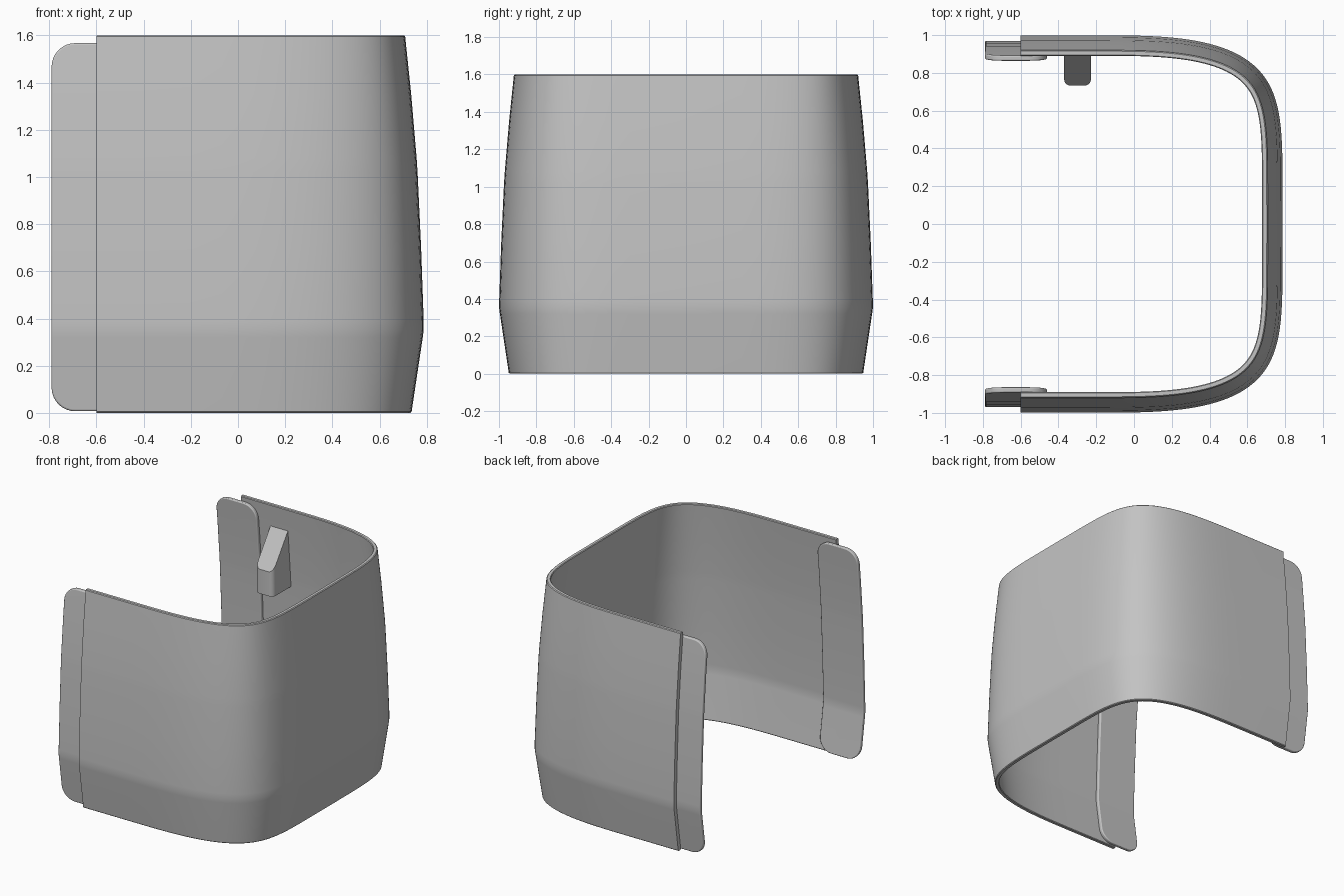
import bpy, bmesh, math

cube = bpy.data.objects.get("Cube")
if cube:
    bpy.data.objects.remove(cube)

grey = bpy.data.materials.new("plain grey")
grey.use_nodes = True
COLOUR = (0.55, 0.55, 0.55, 1)
grey.diffuse_color = COLOUR
grey.node_tree.nodes["Principled BSDF"].inputs["Base Color"].default_value = COLOUR

WALL = 0.03
# Height and inward lean of the wall
LEAN = [(0, 0.053), (0.32, 0.005), (0.35, 0.001), (0.39, 0.001), (0.7, 0.012),
        (1.02, 0.027), (1.08, 0.031), (1.35, 0.054), (1.6, 0.08)]


def lean(z):
    for (z0, d0), (z1, d1) in zip(LEAN, LEAN[1:]):
        if z <= z1:
            return d0 + (d1 - d0) * (z - z0) / (z1 - z0)
    return LEAN[-1][1]


def finish(bm, name, bevel=0):
    bmesh.ops.recalc_face_normals(bm, faces=bm.faces)
    mesh = bpy.data.meshes.new(name)
    bm.to_mesh(mesh)
    bm.free()
    mesh.materials.append(grey)
    ob = bpy.data.objects.new(name, mesh)
    bpy.context.collection.objects.link(ob)
    bpy.context.view_layer.objects.active = ob
    ob.select_set(True)
    if bevel:
        mod = ob.modifiers.new("soft edges", "BEVEL")
        mod.width = bevel
        mod.segments = 3
        mod.limit_method = "ANGLE"
        mod.angle_limit = math.radians(40)
    bpy.ops.object.shade_smooth_by_angle(angle=math.radians(35))
    ob.select_set(False)


def outline():
    """Plan of the wall: straight arms joined by a squarish rounded end."""
    pts = [(-0.6, -1), (-0.4, -1)]
    steps = 72
    for i in range(steps + 1):
        t = math.pi * (i / steps - 0.5)
        c, s = max(math.cos(t), 0), math.sin(t)
        pts.append((-0.2 + 0.988 * c ** (2 / 3.1),
                    math.copysign(abs(s) ** (2 / 5.2), s)))
    return pts + [(-0.4, 1), (-0.6, 1)]


# Curved shell: a thin wall section swept along the plan
def make_shell():
    soft = 0.005
    zs = [soft] + [z for z, d in LEAN[1:-1]] + [1.6 - soft]
    outer = [(lean(z), z) for z in zs]
    inner = [(lean(z) + WALL, z) for z in reversed(zs)]
    top, low = lean(1.6), lean(0)
    section = (outer + [(top + soft, 1.6), (top + WALL - soft, 1.6)]
               + inner + [(low + WALL - soft, 0), (low + soft, 0)])
    path = outline()
    bm = bmesh.new()
    rings = []
    for i, (x, y) in enumerate(path):
        a, b = path[max(i - 1, 0)], path[min(i + 1, len(path) - 1)]
        dx, dy = b[0] - a[0], b[1] - a[1]
        size = math.hypot(dx, dy)
        nx, ny = -dy / size, dx / size
        rings.append([bm.verts.new((x + nx * d, y + ny * d, z)) for d, z in section])
    n = len(section)
    for r, s in zip(rings, rings[1:]):
        for j in range(n):
            k = (j + 1) % n
            bm.faces.new((r[j], s[j], s[k], r[k]))
    # end caps as strips between outer and inner rows
    m = len(zs)
    for r in (rings[0], rings[-1]):
        for j in range(m - 1):
            bm.faces.new((r[j], r[j + 1], r[2 * m - j], r[2 * m + 1 - j]))
        bm.faces.new(r[m - 1:m + 3])
        bm.faces.new((r[-2], r[-1], r[0], r[2 * m + 1]))
    finish(bm, "curved_shell")


def rounded_rect(x0, x1, z0, z1, r):
    pts = []
    corners = [(x1 - r, z1 - r), (x0 + r, z1 - r), (x0 + r, z0 + r), (x1 - r, z0 + r)]
    for q, (cx, cz) in enumerate(corners):
        for i in range(9):
            t = math.pi / 2 * (q + i / 8)
            pts.append((cx + r * math.cos(t), cz + r * math.sin(t)))
    return pts


# Overlap tab: rounded plate following the inside of an arm
def make_tab(name, side):
    bm = bmesh.new()
    bm.faces.new([bm.verts.new((x, 0, z))
                  for x, z in rounded_rect(-0.79, -0.46, 0.007, 1.567, 0.1)])
    for z, d in LEAN[1:-1]:
        bmesh.ops.bisect_plane(bm, geom=bm.verts[:] + bm.edges[:] + bm.faces[:],
                               plane_co=(0, 0, z), plane_no=(0, 0, 1))
    ext = bmesh.ops.extrude_face_region(bm, geom=bm.faces[:])
    back = {v for v in ext["geom"] if isinstance(v, bmesh.types.BMVert)}
    for v in bm.verts:
        depth = WALL + (0.03 if v in back else 0.001)
        v.co.y = side * (1 - lean(v.co.z) - depth)
    finish(bm, name, 0.007)


# Wedge-topped catch on the inside of the back arm
def make_catch():
    bm = bmesh.new()
    side = [(0.732, 1.01), (0.732, 1.19), (0.912, 1.44), (0.92, 1.44), (0.95, 1.01)]
    face = bm.faces.new([bm.verts.new((-0.37, y, z)) for y, z in side])
    ext = bmesh.ops.extrude_face_region(bm, geom=[face])
    for v in ext["geom"]:
        if isinstance(v, bmesh.types.BMVert):
            v.co.x = -0.228
    # round the two upright front edges
    front = [e for e in bm.edges if all(v.co.y < 0.74 for v in e.verts)
             and abs(e.verts[0].co.z - e.verts[1].co.z) > 0.1]
    bmesh.ops.bevel(bm, geom=front, offset=0.035, segments=5, profile=0.5, affect="EDGES")
    finish(bm, "wedge_catch")


make_shell()
make_tab("front_tab", -1)
make_tab("back_tab", 1)
make_catch()
